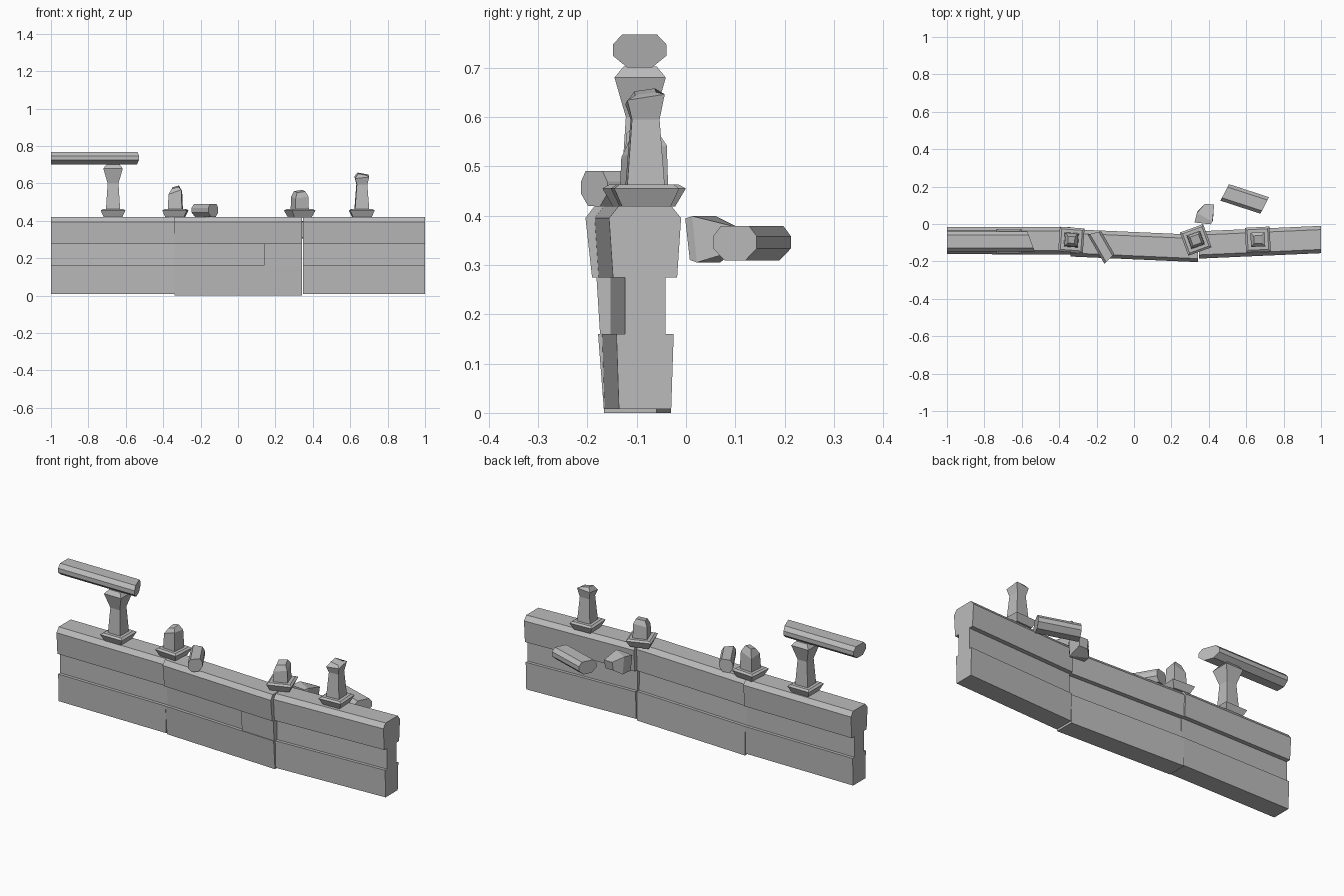
import bpy, bmesh
from math import radians
from mathutils import Matrix, Vector

cube = bpy.data.objects.get("Cube")
if cube:
    bpy.data.objects.remove(cube)

stone = bpy.data.materials.new("grey stone")
stone.use_nodes = True
stone.diffuse_color = (0.5, 0.5, 0.5, 1)
stone.node_tree.nodes["Principled BSDF"].inputs["Base Color"].default_value = (0.5, 0.5, 0.5, 1)


def loft(name, rings, place=Matrix.Identity(4)):
    """Closed flat-faced solid through matching rings of points."""
    bm = bmesh.new()
    loops = [[bm.verts.new(place @ Vector(p)) for p in ring] for ring in rings]
    count = len(loops[0])
    for a, b in zip(loops, loops[1:]):
        for i in range(count):
            j = (i + 1) % count
            bm.faces.new((a[i], a[j], b[j], b[i]))
    bm.faces.new(loops[0])
    bm.faces.new(loops[-1])
    bmesh.ops.recalc_face_normals(bm, faces=bm.faces)
    mesh = bpy.data.meshes.new(name)
    bm.to_mesh(mesh)
    bm.free()
    mesh.materials.append(stone)
    obj = bpy.data.objects.new(name, mesh)
    bpy.context.collection.objects.link(obj)
    return obj


def placed(x, y, z, turn=0, axis='Z'):
    return Matrix.Translation((x, y, z)) @ Matrix.Rotation(radians(turn), 4, axis)


# Wall: half profile as (half width, height), mirrored front to back
HALF = [(.053, 0), (.058, .16), (.041, .16), (.041, .275),
        (.065, .275), (.073, .395), (.053, .42)]
WALL = HALF + [(-w, z) for w, z in reversed(HALF)]


def wall_ring(x, y, lean, base):
    return [(x, y + w + lean * (.42 - z), max(z, base)) for w, z in WALL]


def wall(name, x0, y0, x1, y1, lean=0, base=.008):
    loft(name, [wall_ring(x0, y0, lean, base), wall_ring(x1, y1, lean, base)])


LEAN = .045
wall("wall_right", -1, -.088, -.34, -.09)
wall("wall_middle", -.34, -.102, .343, -.132, LEAN, 0)
wall("wall_left", .347, -.112, 1, -.083)

# Raised infill in the front groove of the middle wall
loft("groove_infill", [[(x, y + w + LEAN * (.42 - z), z) for w, z in
                        ((-.03, .16), (-.054, .16), (-.056, .275), (-.03, .275))]
                       for x, y in ((.14, -.123), (.343, -.132))])


# Square posts: flared foot plus a tapered shaft with a sloping broken top
def square(half, z, sx=0, sy=0):
    return [(a * half, b * half, z + a * sx + b * sy)
            for a, b in ((-1, -1), (1, -1), (1, 1), (-1, 1))]


FOOT = [square(.049, .418), square(.066, .455), square(.055, .463)]


def post(name, x, y, turn, *top):
    place = placed(x, y, 0, turn)
    loft(name + "_foot", FOOT, place)
    loft(name + "_shaft", [square(.038, .46), *top], place)


post("whole_post", -.668, -.093, 0, square(.029, .6), square(.052, .68), square(.034, .702))
post("tall_broken_post", .662, -.083, 3, square(.028, .595),
     square(.038, .636, .004, .006), square(.021, .651, -.004, .003))
post("short_broken_post", .33, -.085, 20, square(.036, .53, .006, .006),
     square(.024, .558, .003, .004))
post("split_post", -.335, -.085, -4, square(.034, .55, .012, -.004),
     square(.018, .58, .005, .004))


# Handrail: eight-sided section along x, ends may be cut at a slant
RAIL = [(.47, -.5), (1, -.15), (1, .2), (.65, .5),
        (-.65, .5), (-1, .2), (-1, -.15), (-.47, -.5)]


def rail(name, length, half, height, place, slant0=0, slant1=0):
    loft(name, [[(end * length / 2 + s * w, w * half, h * height) for w, h in RAIL]
                for end, s in ((-1, slant0), (1, slant1))], place)


rail("handrail", .45, .054, .067, placed(-.775, -.094, .734), 0, -.02)
rail("fallen_rail_on_wall", .16, .036, .07, placed(-.172, -.117, .455, -60), .01, -.01)
rail("fallen_rail_behind", .225, .049, .07, placed(.592, .134, .344, -18), .008, .008)

# Loose post fragment behind the wall
loft("post_fragment", [square(.042, -.05, .01, .005), square(.047, -.015, -.008, .005),
                       square(.024, .05, .008, -.004)],
     placed(.385, .055, .352, -20) @ Matrix.Rotation(radians(-90), 4, 'X'))
